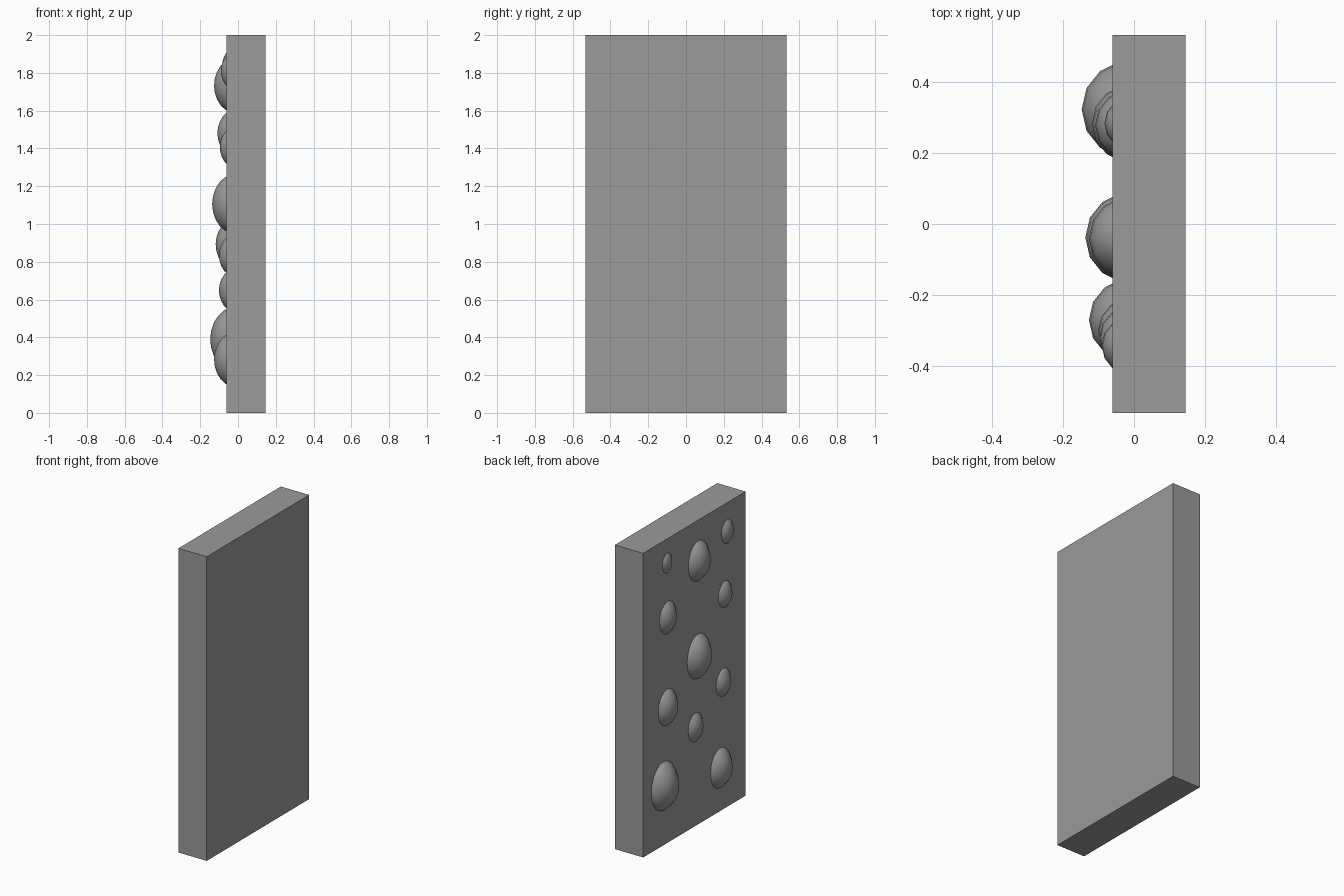
import bpy, bmesh
from math import sqrt, pi
from mathutils import Matrix

if "Cube" in bpy.data.objects:
    bpy.data.objects.remove(bpy.data.objects["Cube"])

grey = bpy.data.materials.new("dark_grey")
grey.diffuse_color = (0.325, 0.325, 0.325, 1)
grey.use_nodes = True
grey.node_tree.nodes["Principled BSDF"].inputs["Base Color"].default_value = grey.diffuse_color


def make_object(name, bm):
    mesh = bpy.data.meshes.new(name)
    bm.to_mesh(mesh)
    bm.free()
    mesh.materials.append(grey)
    obj = bpy.data.objects.new(name, mesh)
    bpy.context.collection.objects.link(obj)
    return obj


# Flat rectangular slab
bm = bmesh.new()
bmesh.ops.create_cube(bm, size=1, matrix=Matrix.Translation((0.042, 0, 1))
                      @ Matrix.Diagonal((0.206, 1.064, 2, 1)))
make_object("slab", bm)

# Rounded studs: ellipsoids sunk into the left face
SQUASH, INSET, FACE_X = 0.8, 0.052, -0.061


def stud(index, y, z, visible_radius):
    radius = sqrt(visible_radius ** 2 + (INSET / SQUASH) ** 2)
    bm = bmesh.new()
    bmesh.ops.create_uvsphere(
        bm, u_segments=14, v_segments=12, radius=radius,
        matrix=Matrix.Translation((FACE_X + INSET, y, z))
        @ Matrix.Diagonal((SQUASH, SQUASH, 1, 1))
        @ Matrix.Rotation(pi / 14, 4, 'Z'))
    for f in bm.faces:
        f.smooth = True
    make_object(f"stud_{index}", bm)


# y, z and visible half-height of each stud
studs = [
    (0.283, 1.842, 0.066), (-0.04, 1.733, 0.132), (-0.342, 1.81, 0.079),
    (0.278, 1.481, 0.107), (-0.318, 1.407, 0.088), (-0.038, 1.106, 0.146),
    (-0.3, 0.834, 0.094), (0.282, 0.892, 0.12), (-0.01, 0.649, 0.095),
    (0.322, 0.39, 0.16), (-0.27, 0.283, 0.132),
]
for i, (y, z, r) in enumerate(studs, 1):
    stud(i, y, z, r)
